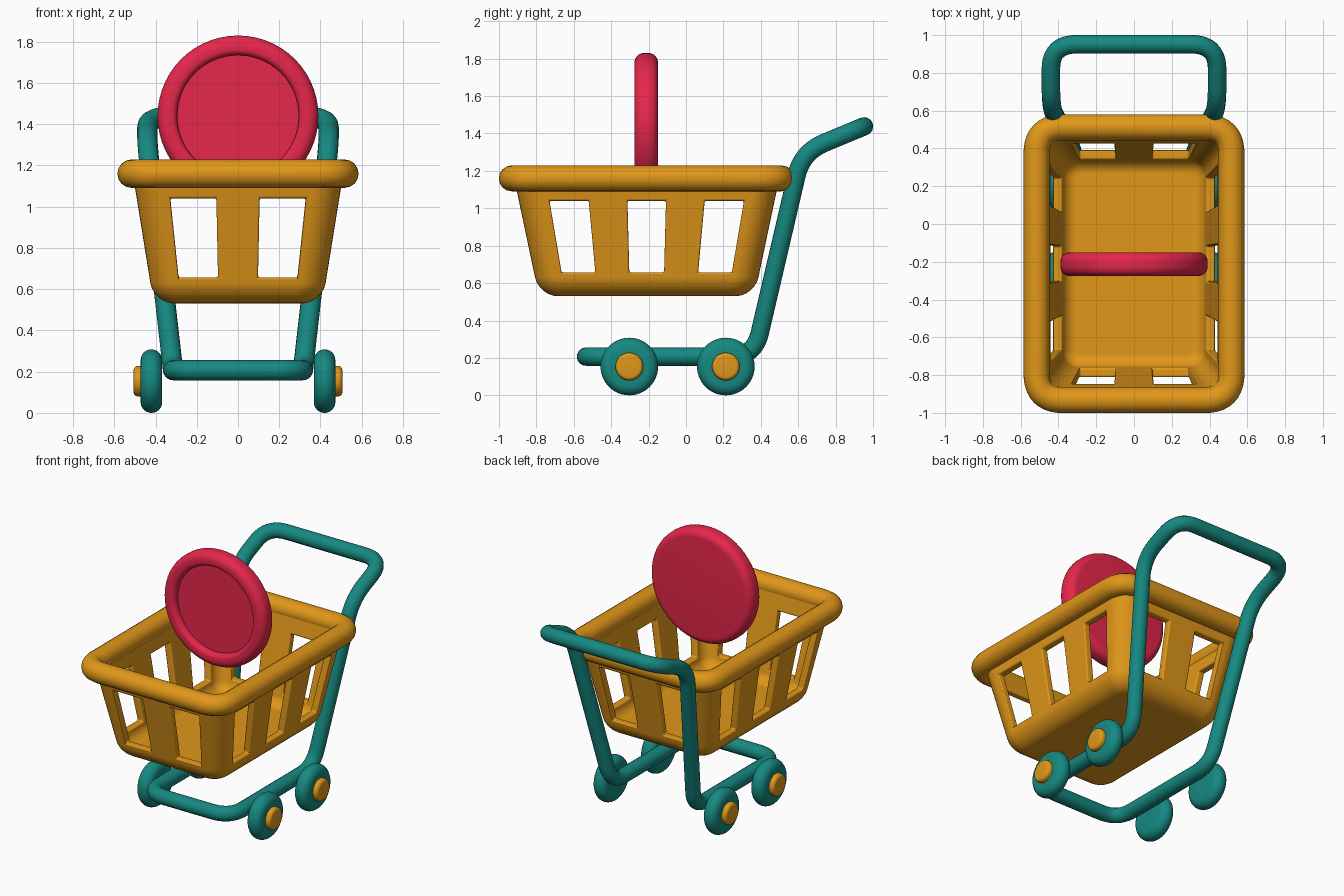
import bpy, bmesh, math
from mathutils import Vector, Matrix

if "Cube" in bpy.data.objects:
    bpy.data.objects.remove(bpy.data.objects["Cube"])


def material(name, col):
    m = bpy.data.materials.new(name)
    m.diffuse_color = (*col, 1)
    m.use_nodes = True
    m.node_tree.nodes["Principled BSDF"].inputs["Base Color"].default_value = m.diffuse_color
    return m


ORANGE = material("orange", (0.75, 0.31, 0.01))
TEAL = material("teal", (0.008, 0.25, 0.22))
RED = material("red", (0.79, 0.02, 0.07))
CY = -0.21  # basket centre in y


def make(name, bm, mat=None):
    bmesh.ops.recalc_face_normals(bm, faces=bm.faces)
    me = bpy.data.meshes.new(name)
    bm.to_mesh(me)
    bm.free()
    ob = bpy.data.objects.new(name, me)
    bpy.context.collection.objects.link(ob)
    if mat:
        me.materials.append(mat)
    return ob


def select(ob):
    bpy.ops.object.select_all(action='DESELECT')
    ob.select_set(True)
    bpy.context.view_layer.objects.active = ob


def smooth(ob, deg=40):
    select(ob)
    bpy.ops.object.shade_smooth_by_angle(angle=math.radians(deg))


def tube(name, corners, radius, mat):
    """Closed round tube through (point, cut) corners, each rounded off."""
    pts, n = [], len(corners)
    for i, (p, cut) in enumerate(corners):
        p = Vector(p)
        a = p + (Vector(corners[i - 1][0]) - p).normalized() * cut
        b = p + (Vector(corners[(i + 1) % n][0]) - p).normalized() * cut
        for k in range(11):
            t = k / 10
            pts.append(a * (1 - t) ** 2 + p * 2 * t * (1 - t) + b * t * t)
    cu = bpy.data.curves.new(name, 'CURVE')
    cu.dimensions = '3D'
    cu.bevel_depth = radius
    cu.bevel_resolution = 6
    sp = cu.splines.new('POLY')
    sp.points.add(len(pts) - 1)
    for q, p in zip(sp.points, pts):
        q.co = (*p, 1)
    sp.use_cyclic_u = True
    ob = bpy.data.objects.new(name, cu)
    bpy.context.collection.objects.link(ob)
    cu.materials.append(mat)
    select(ob)
    bpy.ops.object.convert(target='MESH')
    smooth(bpy.context.object)


def arc(cr, ch, r, a0, a1, n=8):
    return [(cr + r * math.cos(math.radians(a0 + (a1 - a0) * i / n)),
             ch + r * math.sin(math.radians(a0 + (a1 - a0) * i / n))) for i in range(n + 1)]


def lathe(name, profile, matrix, mat):
    """Spin an (r, h) profile round local z, then place it."""
    bm = bmesh.new()
    vs = [bm.verts.new((r, 0, h)) for r, h in profile]
    es = [bm.edges.new(e) for e in zip(vs, vs[1:])]
    bmesh.ops.spin(bm, geom=vs + es, cent=(0, 0, 0), axis=(0, 0, 1),
                   angle=math.tau, steps=56, use_merge=False)
    bmesh.ops.remove_doubles(bm, verts=bm.verts, dist=1e-4)
    bm.transform(matrix)
    smooth(make(name, bm, mat))


def basket_ring(bm, z, inset):
    """Rounded rectangle of the tapered basket at height z."""
    hx = 0.409 + 0.161 * (z - 0.53) - inset
    hy = 0.576 + 0.211 * (z - 0.53) - inset
    r = max(0.13 - inset, 0.03)
    ring = []
    for q, (sx, sy) in enumerate([(1, 1), (-1, 1), (-1, -1), (1, -1)]):
        for x, y in arc(sx * (hx - r), sy * (hy - r), r, q * 90, q * 90 + 90):
            ring.append(bm.verts.new((x, y + CY, z)))
    return ring


# Basket shell: inner floor, up the inside, down the outside
FILLET = [i * 15 for i in range(7)]
levels = [(0.58 + 0.06 * (1 - math.sin(math.radians(a))),
           0.05 + 0.06 * (1 - math.cos(math.radians(a)))) for a in reversed(FILLET)]
levels += [(1.16, 0.05), (1.16, 0.0)]
levels += [(0.53 + 0.1 * (1 - math.sin(math.radians(a))),
            0.1 * (1 - math.cos(math.radians(a)))) for a in FILLET]
bm = bmesh.new()
rings = [basket_ring(bm, z, i) for z, i in levels]
for a, b in zip(rings, rings[1:]):
    for i in range(len(a)):
        j = (i + 1) % len(a)
        bm.faces.new((a[i], a[j], b[j], b[i]))
bm.faces.new(rings[0])
bm.faces.new(rings[-1])
basket = make("basket", bm, ORANGE)


def window_cutter(name, windows, place):
    """Trapezoid prisms; each window is (top left, top right, bottom left, bottom right)."""
    bm = bmesh.new()
    for t0, t1, b0, b1 in windows:
        outline = [(t0, 1.04), (t1, 1.04), (b1, 0.657), (b0, 0.657)]
        a, b = [[bm.verts.new(place(u, d, z)) for u, z in outline] for d in (-1.2, 1.2)]
        bm.faces.new(a)
        bm.faces.new(b)
        for i in range(4):
            j = (i + 1) % 4
            bm.faces.new((a[i], a[j], b[j], b[i]))
    ob = make(name, bm)
    ob.hide_render = True
    return ob


# Windows through front/back and through both sides
cutters = [
    window_cutter("end_window_cutter",
                  [(0.105, 0.328, 0.097, 0.288), (-0.328, -0.105, -0.288, -0.097)],
                  lambda u, d, z: (u, d, z)),
    window_cutter("side_window_cutter",
                  [(0.31, 0.52, 0.275, 0.455), (-0.103, 0.103, -0.093, 0.093),
                   (-0.52, -0.31, -0.455, -0.275)],
                  lambda u, d, z: (d, u + CY, z))]
for c in cutters:
    m = basket.modifiers.new("windows", 'BOOLEAN')
    m.object = c
    m.operation = 'DIFFERENCE'
    m.solver = 'EXACT'
bev = basket.modifiers.new("soft_edges", 'BEVEL')
bev.width = 0.013
bev.segments = 3
bev.limit_method = 'ANGLE'
bev.angle_limit = math.radians(45)
select(basket)
bpy.ops.object.convert(target='MESH')
basket = bpy.context.object
for c in cutters:
    bpy.data.objects.remove(c)
smooth(basket)
basket.modifiers.new("even_shading", 'WEIGHTED_NORMAL').keep_sharp = True

# Basket rim
tube("basket_rim", [((x, CY + y, 1.16), 0.14) for x, y in
                    [(0.516, 0.722), (-0.516, 0.722), (-0.516, -0.722), (0.516, -0.722)]],
     0.069, ORANGE)

# Frame: handle, legs and base as one closed tube
side = [((0.44, 0.952, 1.438), 0.14), ((0.44, 0.62, 1.30), 0.13),
        ((0.315, 0.365, 0.207), 0.13), ((0.315, -0.535, 0.207), 0.14)]
other = [((-p[0], p[1], p[2]), c) for p, c in reversed(side)]
tube("frame", side + other, 0.049, TEAL)

# Wheels with hub caps
wheel = [(0, -0.052)] + arc(0.102, 0, 0.052, -90, 90, 14) + [(0, 0.052)]
hub = [(0, -0.03), (0.074, -0.03)] + arc(0.054, 0.066, 0.02, 0, 90, 5) + [(0, 0.086)]
for s, sn in ((1, "right"), (-1, "left")):
    for y, yn in ((-0.303, "front"), (0.213, "back")):
        place = Matrix.Translation((s * 0.42, y, 0.154)) @ Matrix.Rotation(s * math.pi / 2, 4, 'Y')
        lathe(f"{yn}_{sn}_wheel", wheel, place, TEAL)
        lathe(f"{yn}_{sn}_hub", hub, place, ORANGE)

# Coin: flat back, raised rim round a recessed front
coin = ([(0, -0.0625)] + arc(0.34, -0.0125, 0.05, -90, 0) + arc(0.34, 0.0125, 0.05, 0, 90)
        + arc(0.325, 0.0325, 0.03, 90, 180) + [(0.295, 0.02), (0, 0.02)])
lathe("coin", coin, Matrix.Translation((0, -0.2125, 1.44)) @ Matrix.Rotation(math.pi / 2, 4, 'X'), RED)
